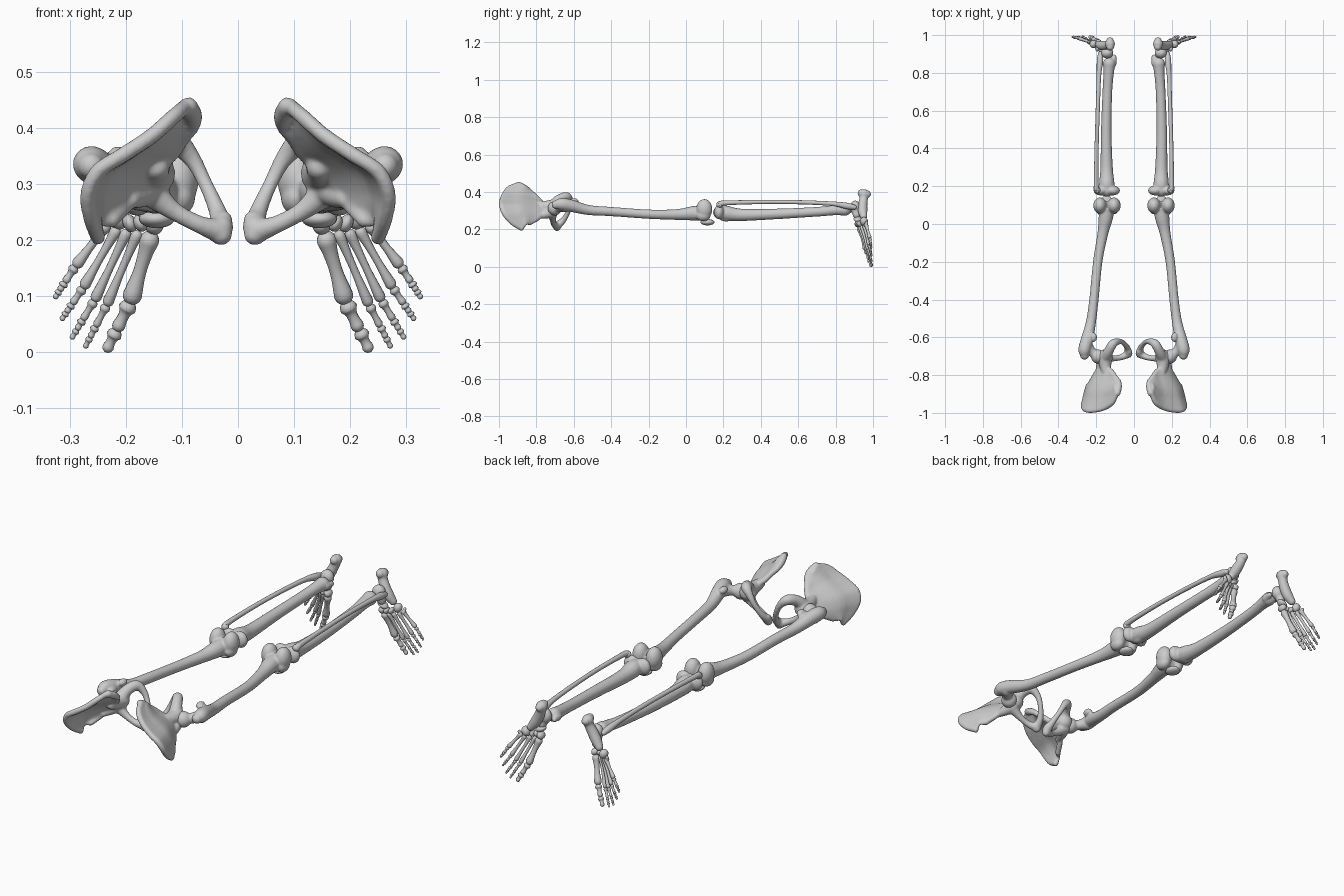
import bpy, bmesh, math
from mathutils import Vector, Matrix


def spline(pts, steps):
    # Catmull-Rom resampling of tuples of any length
    out, n = [], len(pts)
    for i in range(n - 1):
        a, b = pts[i], pts[i + 1]
        p0 = pts[i - 1] if i else [2 * u - v for u, v in zip(a, b)]
        p3 = pts[i + 2] if i + 2 < n else [2 * v - u for u, v in zip(a, b)]
        for k in range(steps):
            t = k / steps
            out.append([0.5 * (2 * q + (r - p) * t + (2 * p - 5 * q + 4 * r - s) * t * t
                               + (3 * q - p - 3 * r + s) * t ** 3)
                        for p, q, r, s in zip(p0, a, b, p3)])
    out.append(list(pts[-1]))
    return out


def tube(bm, pts, steps=5, sides=14):
    # round-ended tube through (x, y, z, radius) points
    path = [(Vector(p[:3]), max(p[3], 0.003)) for p in spline(pts, steps)]
    t0 = (path[0][0] - path[1][0]).normalized()
    t1 = (path[-1][0] - path[-2][0]).normalized()
    angs = [math.radians(a) for a in (25, 50, 75)]
    head = [(path[0][0] + t0 * path[0][1] * math.sin(a), path[0][1] * math.cos(a)) for a in reversed(angs)]
    tail = [(path[-1][0] + t1 * path[-1][1] * math.sin(a), path[-1][1] * math.cos(a)) for a in angs]
    path = head + path + tail
    u, rings = None, []
    for i, (c, r) in enumerate(path):
        t = (path[min(i + 1, len(path) - 1)][0] - path[max(i - 1, 0)][0]).normalized()
        u = t.orthogonal() if u is None else u - t * u.dot(t)
        u.normalize()
        v = t.cross(u)
        rings.append([bm.verts.new(c + r * (u * math.cos(a) + v * math.sin(a)))
                      for a in (2 * math.pi * k / sides for k in range(sides))])
    for a, b in zip(rings, rings[1:]):
        for k in range(sides):
            j = (k + 1) % sides
            bm.faces.new((a[k], a[j], b[j], b[k]))
    bm.faces.new(rings[0][::-1])
    bm.faces.new(rings[-1])


def ball(bm, c, r, rot=0):
    m = Matrix.Translation(c) @ Matrix.Rotation(math.radians(rot), 4, 'Y') @ Matrix.Diagonal((*r, 1))
    bmesh.ops.create_uvsphere(bm, u_segments=20, v_segments=12, radius=1, matrix=m)


def finish(bm, name, voxel=0.0045, smooth=6):
    # fuse overlapping pieces into one organic bone, then mirror to the other leg
    bmesh.ops.recalc_face_normals(bm, faces=bm.faces)
    me = bpy.data.meshes.new(name)
    bm.to_mesh(me)
    bm.free()
    for p in me.polygons:
        p.use_smooth = True
    ob = bpy.data.objects.new(name, me)
    bpy.context.collection.objects.link(ob)
    if voxel:
        rm = ob.modifiers.new("fuse", 'REMESH')
        rm.mode = 'VOXEL'
        rm.voxel_size = voxel
        rm.use_smooth_shade = True
        sm = ob.modifiers.new("soften", 'SMOOTH')
        sm.factor = 0.5
        sm.iterations = smooth
    ob.modifiers.new("other_side", 'MIRROR')
    return ob


# hip bone: iliac blade made of ribs between the crest and the neck
bm = bmesh.new()
crest = [(.092, -.895, .44), (.115, -.945, .42), (.155, -.972, .385), (.205, -.985, .352),
         (.25, -.985, .322), (.268, -.968, .28), (.262, -.93, .237), (.25, -.88, .205)]
neck = [(.085, -.83, .398), (.10, -.81, .38), (.117, -.785, .355), (.14, -.768, .335),
        (.165, -.768, .31), (.185, -.775, .285), (.2, -.79, .262), (.225, -.835, .235)]
for a, b in zip(spline(crest, 8), spline(neck, 8)):
    a, b = Vector(a), Vector(b)
    m = (a + b) / 2 + Vector((.012, 0, .01))
    tube(bm, [(*a, .014), (*a.lerp(m, .5), .010), (*m, .008), (*m.lerp(b, .6), .010), (*b, .014)], 3, 10)
tube(bm, [(.088, -.895, .438, .017), (.08, -.86, .42, .017), (.082, -.83, .40, .013)])
# socket block
tube(bm, [(.145, -.79, .33, .024), (.152, -.75, .322, .032), (.153, -.705, .318, .042)])
tube(bm, [(.19, -.79, .272, .015), (.178, -.755, .28, .024), (.16, -.715, .295, .034)])
# pubis, ramus and ischium ring
tube(bm, [(.155, -.715, .285, .028), (.115, -.712, .252, .017), (.07, -.706, .228, .016),
          (.036, -.69, .217, .022)])
tube(bm, [(.03, -.685, .222, .022), (.036, -.655, .25, .016), (.058, -.628, .30, .013),
          (.082, -.622, .345, .016), (.112, -.635, .374, .024), (.135, -.675, .362, .026), (.152, -.71, .325, .034)])
tube(bm, [(.03, -.69, .21, .020), (.027, -.675, .235, .018)], 4)
finish(bm, "hip_bone", .0045, 7)

# thigh bone
bm = bmesh.new()
ball(bm, (.19, -.702, .312), (.038, .038, .038))
tube(bm, [(.195, -.70, .313, .026), (.225, -.675, .318, .025), (.25, -.645, .322, .032)])
tube(bm, [(.262, -.695, .332, .024), (.262, -.665, .335, .033), (.248, -.61, .325, .033),
          (.228, -.52, .303, .027), (.212, -.4, .295, .025), (.192, -.2, .281, .025),
          (.165, -.05, .279, .029), (.15, .03, .285, .038), (.145, .08, .288, .042)])
ball(bm, (.214, -.6, .35), (.018, .026, .017))
for x in (.180, .106):
    ball(bm, (x, .098, .308), (.036, .043, .054))
    ball(bm, (x, .092, .275), (.030, .04, .032))
finish(bm, "thigh_bone")

# kneecap
bm = bmesh.new()
ball(bm, (.145, .115, .238), (.032, .037, .017))
finish(bm, "kneecap", 0)

# shin bone
bm = bmesh.new()
for x in (.112, .176):
    ball(bm, (x, .177, .293), (.038, .026, .04))
tube(bm, [(.144, .18, .29, .036), (.144, .215, .286, .041), (.145, .3, .277, .033), (.147, .5, .283, .028),
          (.141, .7, .294, .026), (.134, .8, .303, .028), (.131, .85, .306, .034)])
ball(bm, (.15, .215, .256), (.017, .035, .014))
tube(bm, [(.112, .85, .302, .02), (.105, .885, .302, .013)])
finish(bm, "shin_bone")

# calf bone
bm = bmesh.new()
tube(bm, [(.196, .18, .333, .018), (.2, .21, .341, .013), (.198, .4, .346, .011), (.192, .6, .345, .011),
          (.186, .78, .337, .012), (.180, .86, .325, .017), (.178, .9, .318, .013)], 8)
finish(bm, "calf_bone", 0)

# ankle bone
bm = bmesh.new()
ball(bm, (.142, .905, .318), (.033, .029, .036))
tube(bm, [(.145, .905, .31, .024), (.152, .912, .278, .021)])
finish(bm, "ankle_bone", .004)

# heel bone
bm = bmesh.new()
tube(bm, [(.127, .953, .388, .027), (.132, .95, .365, .023), (.148, .945, .33, .025),
          (.168, .945, .295, .025), (.188, .95, .268, .019)])
tube(bm, [(.126, .938, .393, .021), (.127, .968, .388, .021)])
finish(bm, "heel_bone", .004)

# midfoot bones
bm = bmesh.new()
for c, r in [((.155, .918, .256), (.028, .022, .014)), ((.150, .925, .228), (.017, .024, .019)),
             ((.174, .922, .23), (.012, .02, .016)), ((.193, .932, .23), (.012, .02, .017)),
             ((.214, .952, .242), (.020, .021, .024))]:
    ball(bm, c, r, 25)
finish(bm, "midfoot_bones", 0)


def bone(bm, a, b, r0, rm, r1):
    # small long bone with flared ends
    a, b = Vector(a), Vector(b)
    d = (b - a).normalized()
    a, b = a + d * r0 * .8, b - d * r1 * .8
    tube(bm, [(*a, r0), (*a.lerp(b, .25), rm * 1.1), (*a.lerp(b, .6), rm), (*b, r1)], 4, 12)


# toes: base, knuckle, tip, thickness
toes = [((.154, .928, .212), (.192, .965, .089), (.235, .992, .002), .0180),
        ((.178, .928, .215), (.234, .968, .084), (.273, .994, .008), .0105),
        ((.197, .938, .217), (.256, .974, .092), (.297, .993, .024), .0105),
        ((.215, .952, .221), (.276, .979, .115), (.315, .992, .057), .0105),
        ((.232, .962, .229), (.290, .983, .153), (.327, .991, .096), .0110)]
mt, ph = bmesh.new(), bmesh.new()
for i, (a, k, t, r) in enumerate(toes):
    bone(mt, a, k, r, r * .68, r * .98)
    k, t = Vector(k), Vector(t)
    cuts = (0, .57, 1) if i == 0 else (0, .5, .76, 1)
    for n, (u, v) in enumerate(zip(cuts, cuts[1:])):
        s = r * (.9 - .12 * n)
        bone(ph, k.lerp(t, u), k.lerp(t, v), s, s * .62, s * .75)
# outer bump on the fifth midfoot bone
tube(mt, [(.238, .962, .222, .011), (.242, .966, .238, .007)], 3, 12)
finish(mt, "foot_long_bones", 0)
finish(ph, "toe_bones", 0)
